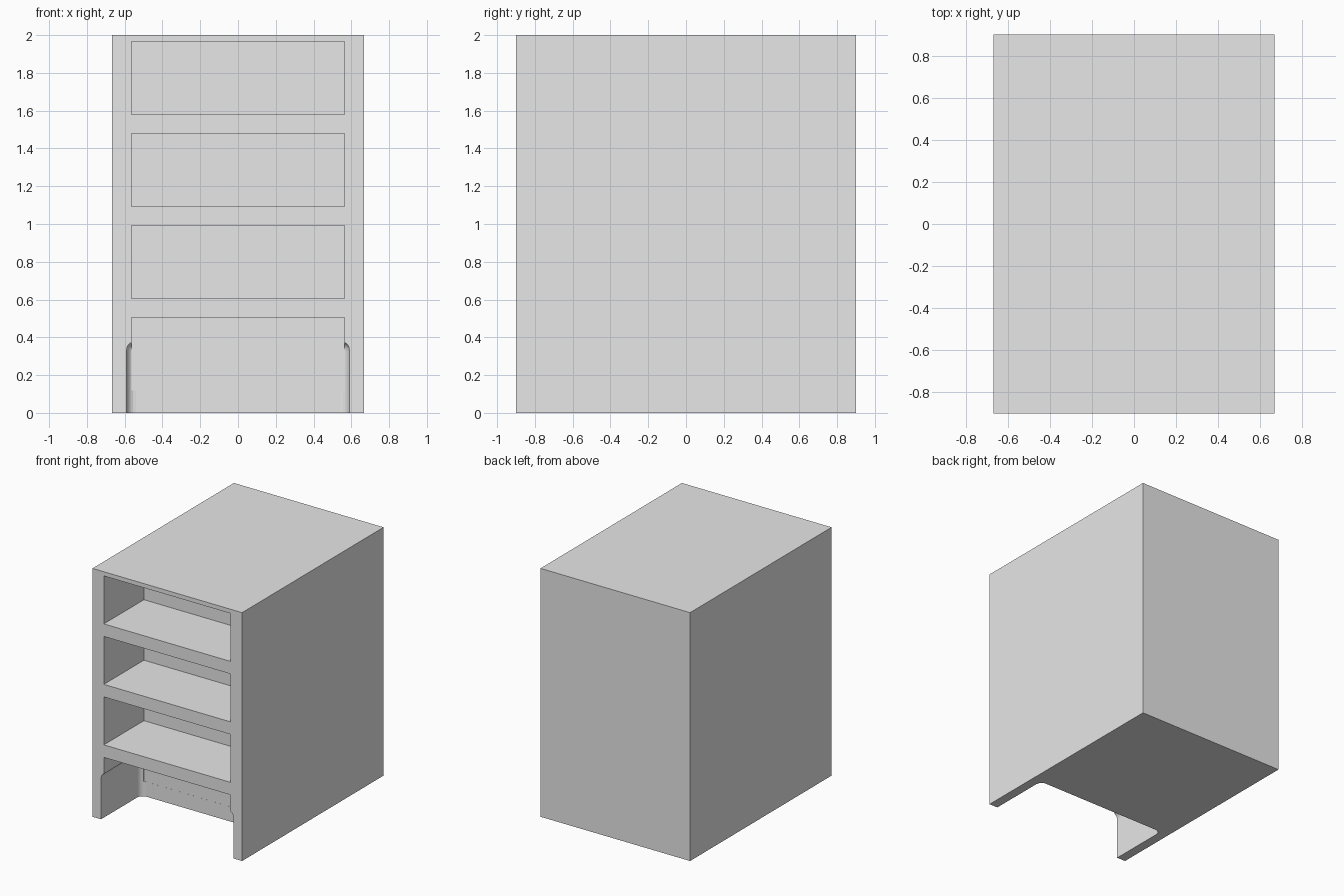
import bpy
import bmesh
from mathutils import Vector

if "Cube" in bpy.data.objects:
    bpy.data.objects.remove(bpy.data.objects["Cube"], do_unlink=True)

WIDTH, DEPTH, HEIGHT = 1.333, 1.8, 2.0
FRONT = -DEPTH / 2
BAY_BACK = FRONT + 0.51

grey = bpy.data.materials.new("light grey")
grey.use_nodes = True
colour = (0.8, 0.8, 0.8, 1)
grey.diffuse_color = colour
for node in grey.node_tree.nodes:
    if node.type == "BSDF_PRINCIPLED":
        node.inputs["Base Color"].default_value = colour


def box(name, low, high, radius=0):
    """Box between two corners, with optional rounded edges."""
    low, high = Vector(low), Vector(high)
    bm = bmesh.new()
    bmesh.ops.create_cube(bm, size=1)
    for v in bm.verts:
        v.co = (low + high) / 2 + v.co * (high - low)
    if radius:
        bmesh.ops.bevel(bm, geom=bm.edges[:], offset=radius, segments=5,
                        profile=0.5, affect="EDGES")
    mesh = bpy.data.meshes.new(name)
    bm.to_mesh(mesh)
    bm.free()
    mesh.materials.append(grey)
    obj = bpy.data.objects.new(name, mesh)
    bpy.context.collection.objects.link(obj)
    return obj


# Cabinet body
cabinet = box("cabinet", (-WIDTH / 2, FRONT, 0), (WIDTH / 2, -FRONT, HEIGHT))

# Four open bays, evenly stacked
cutters = []
for i in range(4):
    z = 0.119 + i * 0.487
    cutters.append(box("bay_cutter", (-0.565, FRONT - 0.2, z),
                       (0.565, BAY_BACK, z + 0.386)))

# Rounded recess at the foot, open to the front and below
cutters.append(box("foot_recess_cutter", (-0.59, FRONT - 0.3, -0.3),
                   (0.59, BAY_BACK - 0.0005, 0.38), 0.05))

for cutter in cutters:
    cutter.hide_render = True
    mod = cabinet.modifiers.new(cutter.name, "BOOLEAN")
    mod.operation = "DIFFERENCE"
    mod.solver = "EXACT"
    mod.object = cutter

# Bake the cuts and drop the cutters
bpy.context.view_layer.update()
graph = bpy.context.evaluated_depsgraph_get()
cut_mesh = bpy.data.meshes.new_from_object(cabinet.evaluated_get(graph))
cabinet.modifiers.clear()
cabinet.data = cut_mesh
for cutter in cutters:
    bpy.data.objects.remove(cutter, do_unlink=True)
